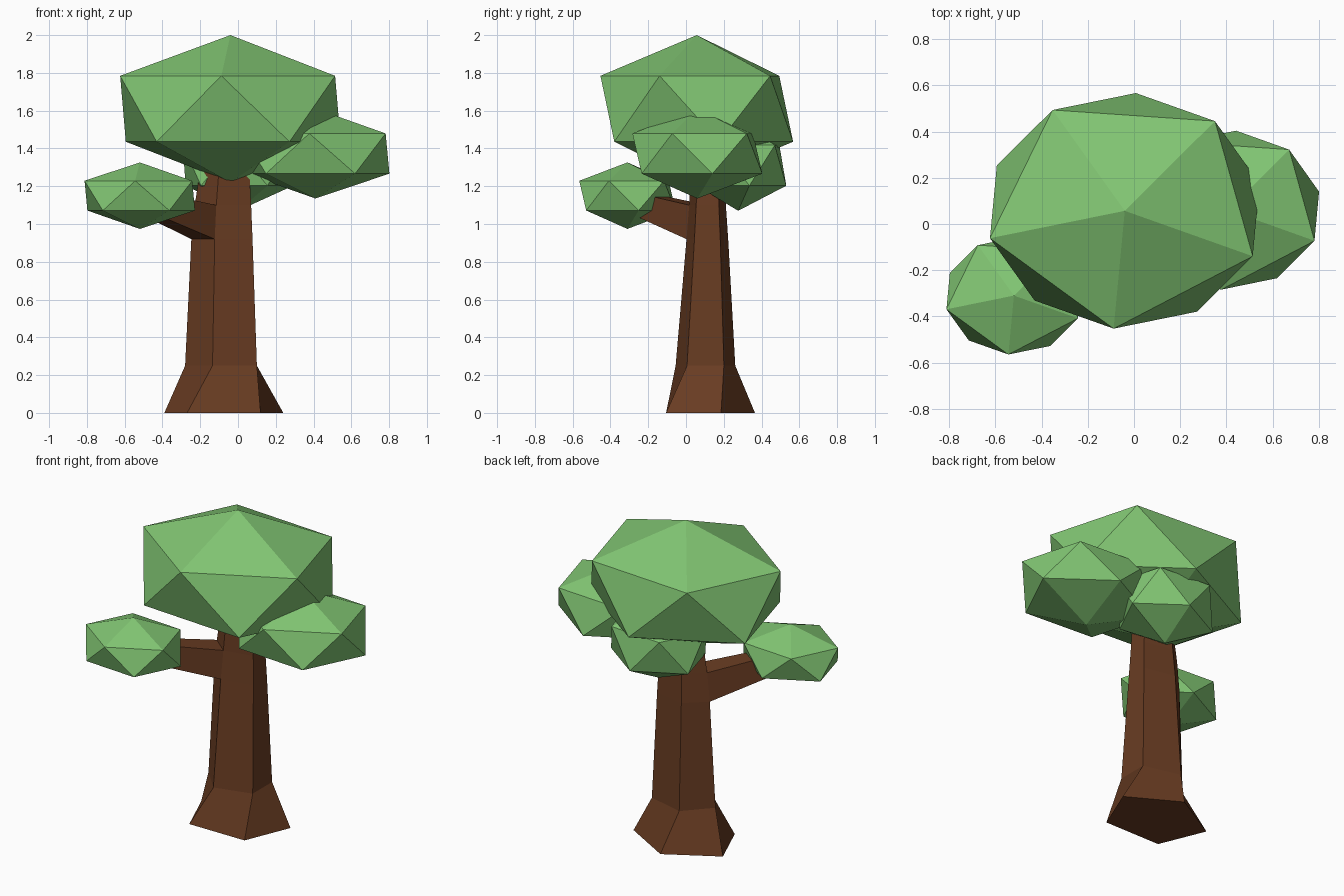
import bpy, bmesh
from math import radians, cos, sin
from mathutils import Matrix, Vector

if "Cube" in bpy.data.objects:
    bpy.data.objects.remove(bpy.data.objects["Cube"])


def material(name, color):
    m = bpy.data.materials.new(name)
    m.diffuse_color = (*color, 1)
    m.use_nodes = True
    m.node_tree.nodes["Principled BSDF"].inputs["Base Color"].default_value = m.diffuse_color
    return m


bark = material("bark", (0.14, 0.045, 0.016))
leaf = material("leaf", (0.22, 0.56, 0.17))


def finish(bm, name, mat):
    bmesh.ops.recalc_face_normals(bm, faces=bm.faces[:])
    me = bpy.data.meshes.new(name)
    bm.to_mesh(me)
    bm.free()
    me.materials.append(mat)
    ob = bpy.data.objects.new(name, me)
    bpy.context.collection.objects.link(ob)
    return ob


# Foliage clumps: squashed icosahedra sharing one orientation
def clump(name, center, radii):
    bm = bmesh.new()
    bmesh.ops.create_icosphere(bm, subdivisions=1, radius=1)
    bm.transform(Matrix.Translation(center) @ Matrix.Diagonal((*radii, 1))
                 @ Matrix.Rotation(radians(49.4), 4, 'Z'))
    finish(bm, name, leaf)


clump("crown_foliage", (-0.04, 0.057, 1.61), (0.671, 0.572, 0.39))
clump("left_foliage", (-0.52, -0.31, 1.15), (0.336, 0.286, 0.176))
clump("right_foliage", (0.41, 0.06, 1.373), (0.45, 0.386, 0.238))
clump("back_foliage", (0.0, 0.276, 1.31), (0.336, 0.286, 0.24))

# Trunk: five-sided rings (z, centre x, centre y, radius x, radius y, twist)
rings = [
    (0.00, -0.075, 0.105, 0.331, 0.260, 0),
    (0.25, -0.070, 0.103, 0.210, 0.166, 18),
    (0.92, -0.068, 0.113, 0.179, 0.116, 18),
    (1.10, -0.064, 0.114, 0.165, 0.102, 18),
    (1.45, -0.050, 0.114, 0.125, 0.090, 18),
]
bm = bmesh.new()
loops = []
for z, cx, cy, rx, ry, twist in rings:
    angles = [radians(162 + twist + 72 * k) for k in range(5)]
    loops.append([bm.verts.new((cx + rx * cos(a), cy + ry * sin(a), z)) for a in angles])
branch_root = None
for i in range(len(loops) - 1):
    for k in range(5):
        n = (k + 1) % 5
        f = bm.faces.new((loops[i][k], loops[i][n], loops[i + 1][n], loops[i + 1][k]))
        if i == 2 and k == 0:
            branch_root = f
bm.faces.new(loops[0][::-1])
bm.faces.new(loops[-1])
bm.normal_update()

# Branch: front-left trunk face extruded into the left clump
tip = bmesh.ops.extrude_discrete_faces(bm, faces=[branch_root])["faces"][0]
mid = tip.calc_center_median()
goal = Vector((-0.47, -0.25, 1.11))
for v in tip.verts:
    v.co = goal + (v.co - mid) * 0.65
finish(bm, "trunk_and_branch", bark)
